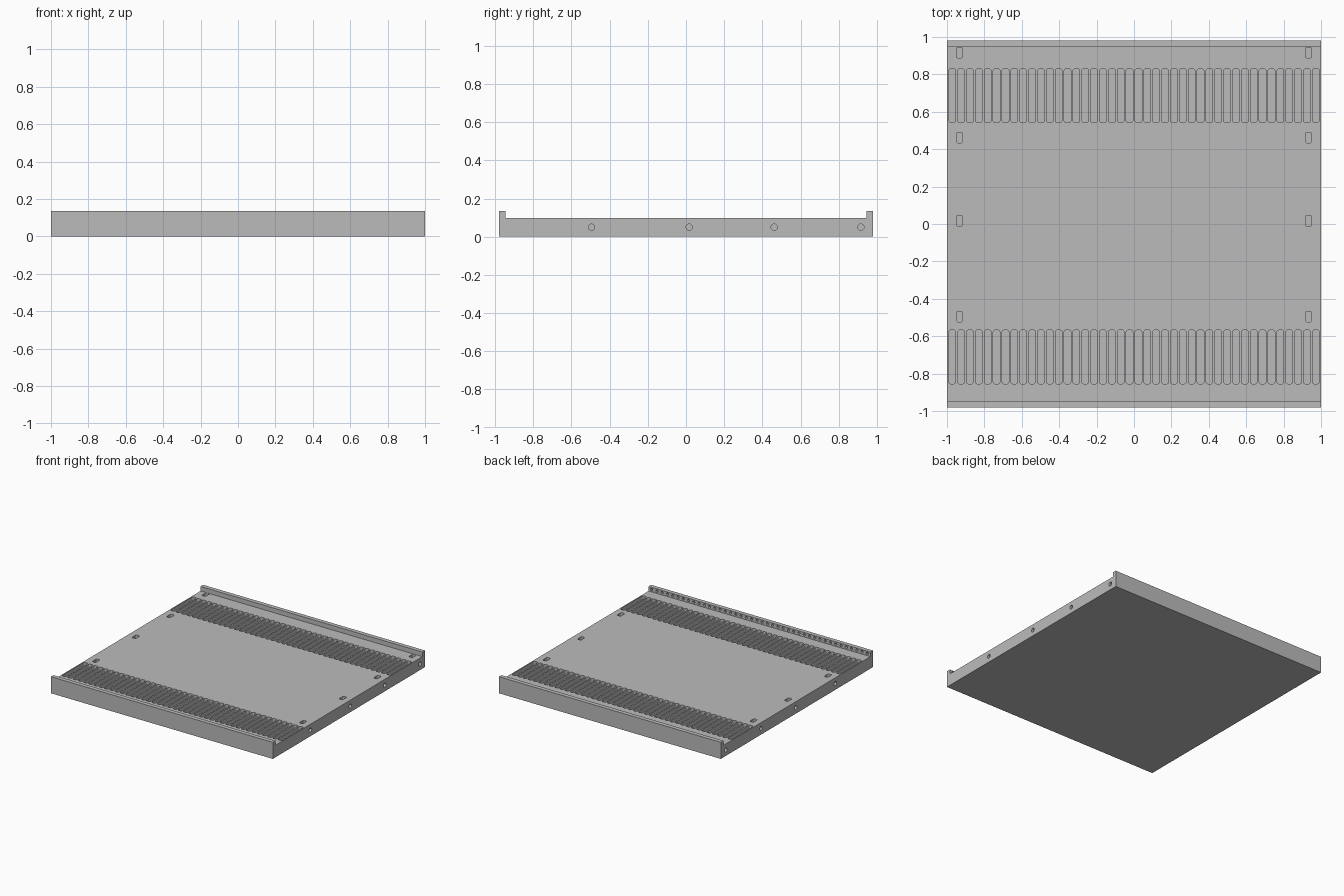
import bpy
import bmesh
from math import cos, sin, pi
from mathutils import Matrix, Vector

HALF_X, HALF_Y = 1.0, 0.98
DECK, RIM, LIP = 0.098, 0.135, 0.034

if "Cube" in bpy.data.objects:
    bpy.data.objects.remove(bpy.data.objects["Cube"], do_unlink=True)

grey = bpy.data.materials.new("plain grey")
grey.use_nodes = True
grey.diffuse_color = (0.5, 0.5, 0.5, 1)
grey.node_tree.nodes["Principled BSDF"].inputs["Base Color"].default_value = (0.5, 0.5, 0.5, 1)


def make_object(name, bm):
    bmesh.ops.recalc_face_normals(bm, faces=bm.faces)
    mesh = bpy.data.meshes.new(name)
    bm.to_mesh(mesh)
    bm.free()
    mesh.materials.append(grey)
    obj = bpy.data.objects.new(name, mesh)
    bpy.context.collection.objects.link(obj)
    return obj


def extrude(bm, points, offset):
    face = bm.faces.new([bm.verts.new(p) for p in points])
    new = bmesh.ops.extrude_face_region(bm, geom=[face])["geom"]
    bmesh.ops.translate(bm, vec=Vector(offset),
                        verts=[v for v in new if isinstance(v, bmesh.types.BMVert)])


def slot(bm, x, y0, y1, width, radius, floor):
    """Rounded rectangular pocket, cut down from above the deck."""
    cx, cy = width / 2 - radius, (y1 - y0) / 2 - radius
    points = []
    for i, (sx, sy) in enumerate(((1, 1), (-1, 1), (-1, -1), (1, -1))):
        for k in range(4):
            a = (i + k / 3) * pi / 2
            points.append((x + sx * cx + radius * cos(a),
                           (y0 + y1) / 2 + sy * cy + radius * sin(a), floor))
    extrude(bm, points, (0, 0, 0.2))


def hole(bm, centre, radius, depth, axis):
    turn = Matrix.Rotation(pi / 2, 4, axis)
    bmesh.ops.create_cone(bm, cap_ends=True, segments=20, radius1=radius, radius2=radius,
                          depth=depth, matrix=Matrix.Translation(centre) @ turn)


# Tray: deck with a raised lip along the front and back
bm = bmesh.new()
inner = HALF_Y - LIP
profile = [(-HALF_Y, 0), (HALF_Y, 0), (HALF_Y, RIM), (inner, RIM),
           (inner, DECK), (-inner, DECK), (-inner, RIM), (-HALF_Y, RIM)]
extrude(bm, [(-HALF_X, y, z) for y, z in profile], (2 * HALF_X, 0, 0))
tray = make_object("slotted_tray", bm)

# Two rows of long slots, and a row of small holes inside the front lip
slots, lip_holes = bmesh.new(), bmesh.new()
COUNT = 42
for i in range(COUNT):
    x = -0.972 + 1.944 * i / (COUNT - 1)
    slot(slots, x, 0.542, 0.83, 0.036, 0.011, 0.035)
    slot(slots, x, -0.855, -0.567, 0.036, 0.011, 0.035)
    hole(lip_holes, (x, -inner, 0.117), 0.01, 0.03, 'X')

# Fixing pockets near each side, with a screw hole from the side into each
pockets, screws = bmesh.new(), bmesh.new()
for y in (-0.495, 0.017, 0.462, 0.916):
    for side in (-1, 1):
        slot(pockets, side * 0.933, y - 0.028, y + 0.028, 0.033, 0.008, 0.028)
        hole(screws, (side * 0.97, y, 0.05), 0.0165, 0.08, 'Y')

for name, bm in (("slot_cutter", slots), ("lip_hole_cutter", lip_holes),
                 ("pocket_cutter", pockets), ("screw_hole_cutter", screws)):
    cutter = make_object(name, bm)
    cutter.hide_render = True
    mod = tray.modifiers.new(name, 'BOOLEAN')
    mod.operation = 'DIFFERENCE'
    mod.solver = 'EXACT'
    mod.object = cutter

# Bake the cuts and drop the cutters
graph = bpy.context.evaluated_depsgraph_get()
baked = bpy.data.meshes.new_from_object(tray.evaluated_get(graph))
cutters = [m.object for m in tray.modifiers]
tray.modifiers.clear()
tray.data = baked
for cutter in cutters:
    bpy.data.objects.remove(cutter, do_unlink=True)
